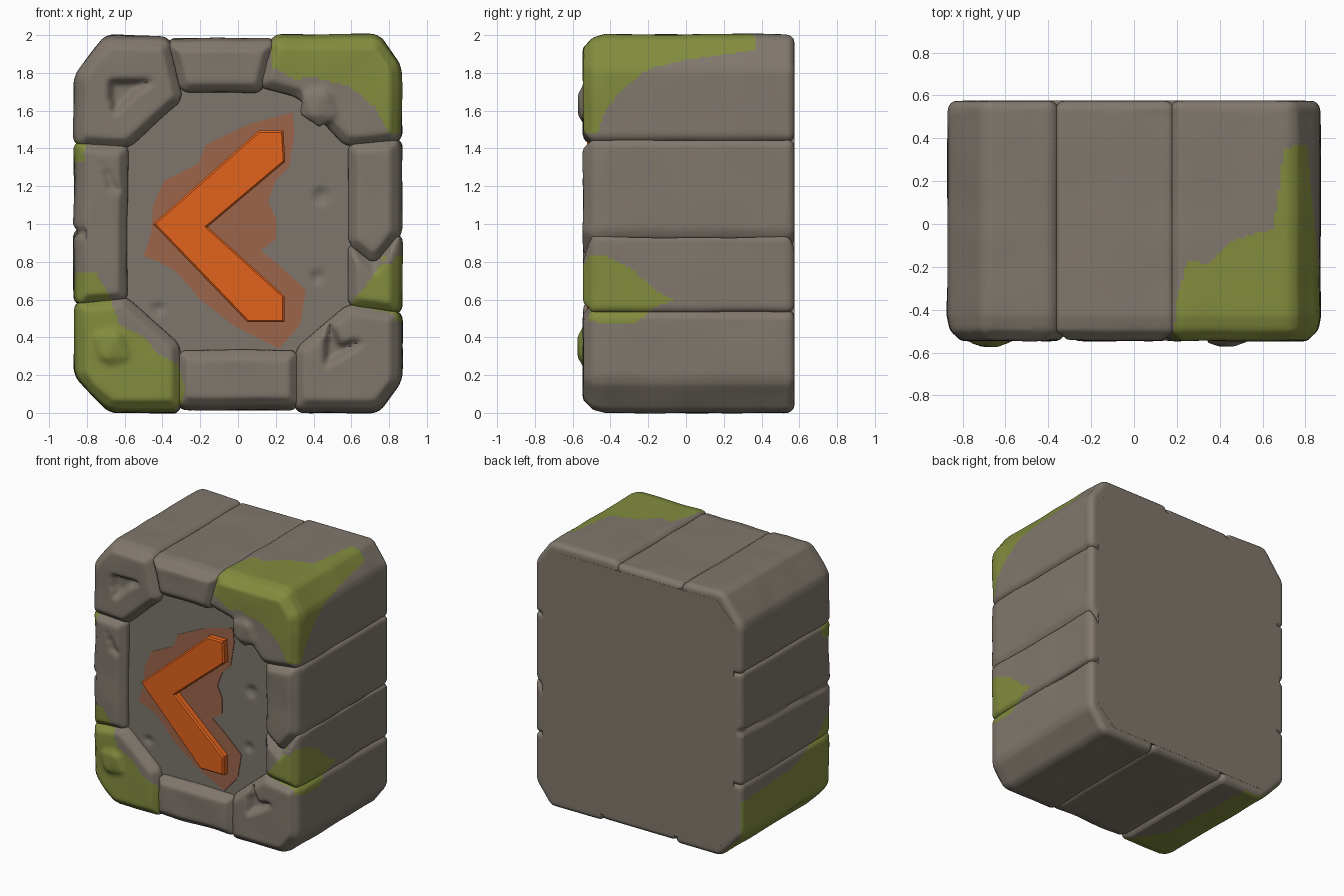
import bpy, bmesh, math
from mathutils import Matrix, noise

if "Cube" in bpy.data.objects:
    bpy.data.objects.remove(bpy.data.objects["Cube"])


def material(name, rgb):
    m = bpy.data.materials.new(name)
    m.diffuse_color = (*rgb, 1)
    m.use_nodes = True
    m.node_tree.nodes["Principled BSDF"].inputs["Base Color"].default_value = m.diffuse_color
    return m


STONE = material("warm grey stone", (0.218, 0.187, 0.153))
MOSS = material("moss green", (0.225, 0.262, 0.048))
PANEL = material("panel grey", (0.205, 0.182, 0.152))
ORANGE = material("arrow orange", (0.76, 0.125, 0.012))
STAIN = material("faded orange stain", (0.33, 0.13, 0.071))

moss_patches = []   # (axis, sign, outline in the plane across that axis)


def moss(axis, sign, *pts):
    moss_patches.append((axis, sign, pts))


# Moss on the upper right corner: front, right side, top
moss(1, -1, (0.17, 2.1), (0.18, 1.83), (0.3, 1.77), (0.45, 1.77), (0.6, 1.72),
     (0.72, 1.62), (0.8, 1.48), (0.95, 1.46), (0.95, 2.1))
moss(0, 1, (0.37, 2.1), (0.37, 1.92), (0, 1.87), (-0.2, 1.82), (-0.33, 1.72),
     (-0.43, 1.6), (-0.47, 1.48), (-0.7, 1.48), (-0.7, 2.1))
moss(2, 1, (0.17, -0.7), (0.2, -0.35), (0.25, -0.17), (0.35, -0.19), (0.45, -0.08),
     (0.65, -0.02), (0.68, 0.2), (0.7, 0.35), (0.77, 0.37), (0.95, 0.35), (0.95, -0.7))
# Moss on the lower left corner: front, left side, underside
moss(1, -1, (-0.95, 0.77), (-0.75, 0.74), (-0.68, 0.62), (-0.63, 0.47), (-0.5, 0.4),
     (-0.43, 0.32), (-0.32, 0.26), (-0.28, 0.13), (-0.32, -0.1), (-0.95, -0.1))
moss(0, -1, (-0.7, 0.77), (-0.45, 0.74), (-0.3, 0.6), (-0.1, 0.5), (0.7, 0.45),
     (0.7, -0.1), (-0.7, -0.1))
moss(2, -1, (-0.95, -0.7), (-0.28, -0.7), (-0.33, -0.45), (-0.48, -0.2),
     (-0.52, 0.7), (-0.95, 0.7))
# Small patches on the left and right edges
moss(1, -1, (-0.95, 1.45), (-0.8, 1.42), (-0.82, 1.36), (-0.95, 1.33))
moss(0, -1, (-0.7, 1.34), (-0.7, 1.46), (-0.42, 1.44), (-0.36, 1.4), (-0.42, 1.33))
moss(1, -1, (0.59, 0.57), (0.68, 0.68), (0.75, 0.78), (0.95, 0.82), (0.95, 0.5), (0.75, 0.54))
moss(0, 1, (-0.7, 0.52), (-0.7, 0.8), (-0.44, 0.84), (-0.27, 0.75), (-0.18, 0.66),
     (-0.07, 0.6), (-0.18, 0.55), (-0.27, 0.47), (-0.42, 0.47))


def inside(u, v, pts):
    hit = False
    for (a, b), (c, d) in zip(pts, pts[1:] + pts[:1]):
        if (b > v) != (d > v) and u < (c - a) * (v - b) / (d - b) + a:
            hit = not hit
    return hit


def is_mossy(c, n):
    scores = [abs(n.x) + 0.05 if abs(c.x) > 0.75 else 0, abs(n.y),
              abs(n.z) if abs(c.z - 1) > 0.75 else 0]
    axis = scores.index(max(scores))
    if axis == 1 and c.y > -0.4:
        return False
    uv = [c[i] for i in range(3) if i != axis]
    sign = 1 if c[axis] - (1 if axis == 2 else 0) > 0 else -1
    return any(a == axis and s == sign and inside(*uv, p) for a, s, p in moss_patches)


def in_core(c):
    z = abs(c.z - 1)
    return abs(c.x) < 0.79 and z < 0.93 and abs(c.x) + z < 1.59 and c.y > -0.4


def prism(pts, y0, y1):
    """Profile in x, z extruded along y."""
    bm = bmesh.new()
    f = bm.faces.new([bm.verts.new((x, y0, z)) for x, z in pts])
    ext = bmesh.ops.extrude_face_region(bm, geom=[f])
    bmesh.ops.translate(bm, vec=(0, y1 - y0, 0),
                        verts=[v for v in ext["geom"] if isinstance(v, bmesh.types.BMVert)])
    bmesh.ops.recalc_face_normals(bm, faces=bm.faces)
    return bm


def bevel(bm, width, test):
    edges = [e for e in bm.edges if test(*(v.co for v in e.verts))]
    bmesh.ops.bevel(bm, geom=edges, offset=width, segments=1, affect='EDGES')


def finish(name, bm, *mats):
    me = bpy.data.meshes.new(name)
    bm.to_mesh(me)
    bm.free()
    for m in mats:
        me.materials.append(m)
    ob = bpy.data.objects.new(name, me)
    bpy.context.collection.objects.link(ob)
    return ob


def worn_stone(name, pts, y0=-0.545, y1=0.574, front=0.05, rough=0.007,
               lump=None, dents=(), mats=(STONE, MOSS)):
    """Chamfered prism, remeshed, softened, dented, then given its moss."""
    # grow a little so that neighbours overlap, but keep the outer outline
    cx, cz = (sum(p[i] for p in pts) / len(pts) for i in (0, 1))
    pts = [(max(-0.869, min(0.869, cx + (x - cx) * 1.025)),
            max(0.0, min(2.003, cz + (z - cz) * 1.025))) for x, z in pts]
    bm = prism(pts, y0, y1)
    bevel(bm, front, lambda a, b: max(a.y, b.y) < y0 + 0.001)
    bevel(bm, 0.026, lambda a, b: abs(a.y - b.y) > 0.3 or min(a.y, b.y) > y1 - 0.001)
    if lump:
        bmesh.ops.create_icosphere(bm, subdivisions=1, radius=1, matrix=Matrix.Translation(
            (lump[0], -0.53, lump[1])) @ Matrix.Diagonal((0.12, 0.055, 0.13, 1)))
    ob = finish(name, bm, *mats)
    r = ob.modifiers.new("remesh", 'REMESH')
    r.mode, r.voxel_size = 'VOXEL', 0.015
    s = ob.modifiers.new("soften", 'SMOOTH')
    s.iterations = 3
    me = bpy.data.meshes.new_from_object(ob.evaluated_get(bpy.context.evaluated_depsgraph_get()))
    ob.modifiers.clear()
    bm = bmesh.new()
    bm.from_mesh(me)
    bm.normal_update()
    moves, dented = [], set()
    for v in bm.verts:
        x, y, z = v.co
        d = v.normal * rough * noise.noise(v.co * 4) * (y < 0.53)
        for outline, depth in dents:
            if y < y0 + 0.04 and inside(x, z, outline):
                d.y += depth
                dented.add(v)
        if rough:
            # draw the outer rim in towards the front
            t = max(0, (-0.43 - y) / 0.115)
            if abs(x) > 0.75:
                d.x -= math.copysign(0.022 * t * (abs(x) - 0.75) / 0.115, x)
            if abs(z - 1) > 0.85:
                d.z -= math.copysign(0.03 * t * (abs(z - 1) - 0.85) / 0.15, z - 1)
            # shallow groove round the middle of the left side
            if x < -0.82:
                d.x += 0.025 * max(0, 1 - abs(z - 0.97 - 0.03 * y) / 0.035)
        moves.append((v, d))
    for v, d in moves:
        v.co += d
    # soften the rims of the dents
    for _ in range(2):
        dented |= {e.other_vert(v) for v in dented for e in v.link_edges}
    for _ in range(3 if dented else 0):
        bmesh.ops.smooth_vert(bm, verts=list(dented), factor=0.5,
                              use_axis_x=True, use_axis_y=True, use_axis_z=True)
    if rough:
        hidden = [f for f in bm.faces if in_core(f.calc_center_median())]
        bmesh.ops.delete(bm, geom=hidden, context='FACES')
    bm.normal_update()
    for f in bm.faces:
        f.material_index = int(rough > 0 and is_mossy(f.calc_center_median(), f.normal))
    bm.to_mesh(ob.data)
    bm.free()
    ob.data.shade_smooth()
    ob.data.set_sharp_from_angle(angle=math.radians(60))


# Frame stones, clockwise from the upper left; each runs the full depth
worn_stone("corner_top_left", [(-0.87, 1.425), (-0.87, 1.78), (-0.70, 1.995), (-0.37, 1.985),
           (-0.30, 1.66), (-0.58, 1.41)],
           dents=[([(-0.68, 1.75), (-0.46, 1.75), (-0.56, 1.69), (-0.66, 1.58)], 0.06)])
worn_stone("top_stone", [(-0.37, 1.978), (0.19, 1.982), (0.12, 1.70), (-0.30, 1.70)])
worn_stone("corner_top_right", [(0.19, 2.003), (0.74, 2.003), (0.87, 1.83), (0.87, 1.445),
           (0.57, 1.42), (0.32, 1.67), (0.12, 1.73)], lump=(0.43, 1.63))
worn_stone("right_upper_stone", [(0.87, 1.445), (0.59, 1.42), (0.585, 0.90), (0.72, 0.79),
           (0.87, 0.95)])
worn_stone("right_lower_stone", [(0.865, 0.95), (0.72, 0.79), (0.585, 0.90), (0.585, 0.57),
           (0.865, 0.53)])
worn_stone("corner_bottom_right", [(0.87, 0.53), (0.585, 0.57), (0.31, 0.34), (0.31, 0.008),
           (0.74, 0.005), (0.87, 0.17)],
           dents=[([(0.46, 0.25), (0.66, 0.38), (0.54, 0.36), (0.48, 0.48)], 0.06)])
worn_stone("bottom_stone", [(0.31, 0.02), (0.31, 0.33), (-0.31, 0.33), (-0.31, 0.02)])
worn_stone("corner_bottom_left", [(-0.31, 0.0), (-0.68, 0.0), (-0.87, 0.2), (-0.87, 0.58),
           (-0.60, 0.61), (-0.31, 0.36)], lump=(-0.67, 0.35))
worn_stone("left_stone", [(-0.87, 0.58), (-0.59, 0.60), (-0.585, 1.41), (-0.87, 1.425)],
           dents=[([(-0.72, 1.33), (-0.62, 1.17), (-0.68, 1.18)], 0.025)])

# Core block that closes the back and the bottoms of the joints
core = [(0.80, 0.20), (0.80, 1.80), (0.66, 1.94), (-0.66, 1.94),
        (-0.80, 1.80), (-0.80, 0.20), (-0.66, 0.06), (0.66, 0.06)]
finish("core_block", prism(core, -0.42, 0.575), STONE)


# Recessed front panel with small pits
def pit(x, z, r):
    return [(x + r * math.cos(a * 1.05), z + r * math.sin(a * 1.05)) for a in range(6)], 0.018


worn_stone("front_panel", [(-0.68, 0.25), (0.68, 0.25), (0.68, 1.8), (-0.68, 1.8)],
           y0=-0.47, y1=-0.38, front=0.02, rough=0, mats=(PANEL,),
           dents=[pit(0.44, 1.15, 0.04), pit(-0.02, 1.37, 0.045),
                  pit(0.42, 0.72, 0.03), pit(-0.42, 0.55, 0.03)])

# Faded paint around the arrow
finish("paint_stain", prism([
    (0.06, 1.53), (0.29, 1.59), (0.30, 1.48), (0.27, 1.30), (0.20, 1.23), (0.16, 1.12),
    (0.2, 1.03), (0.2, 0.92), (0.12, 0.86), (0.22, 0.78), (0.36, 0.65), (0.33, 0.47),
    (0.22, 0.34), (-0.02, 0.46), (-0.2, 0.6), (-0.33, 0.75), (-0.42, 0.80), (-0.50, 0.83),
    (-0.46, 0.95), (-0.45, 1.1), (-0.39, 1.23), (-0.21, 1.32), (-0.17, 1.42)],
    -0.475, -0.467), STAIN)

# Raised arrow
bm = prism([(-0.45, 1.0), (0.11, 1.495), (0.24, 1.495), (0.25, 1.33), (-0.16, 0.985),
            (0.245, 0.62), (0.245, 0.48), (0.05, 0.48)], -0.525, -0.45)
bevel(bm, 0.01, lambda a, b: max(a.y, b.y) < -0.52)
finish("arrow", bm, ORANGE)
